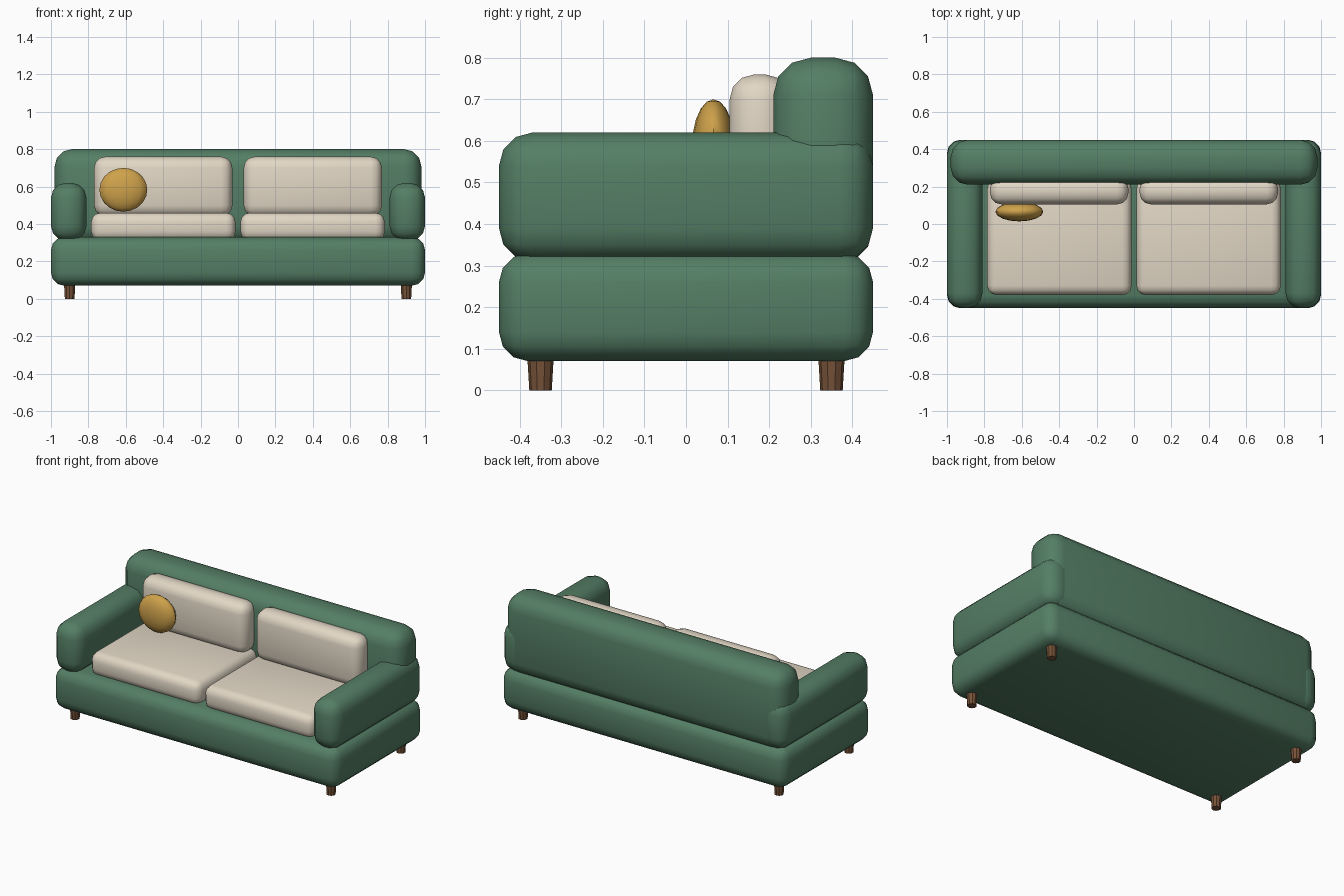
import bpy, math

if "Cube" in bpy.data.objects:
    bpy.data.objects.remove(bpy.data.objects["Cube"])


def material(name, rgb):
    m = bpy.data.materials.new(name)
    m.diffuse_color = (*rgb, 1)
    m.use_nodes = True
    m.node_tree.nodes["Principled BSDF"].inputs["Base Color"].default_value = m.diffuse_color
    return m


GREEN = material("green_fabric", (0.09, 0.21, 0.13))
CREAM = material("cream_fabric", (0.76, 0.68, 0.56))
MUSTARD = material("mustard_fabric", (0.62, 0.36, 0.07))
WOOD = material("dark_wood", (0.18, 0.085, 0.04))


def finish(name, mat, smooth=True):
    ob = bpy.context.object
    ob.name = name
    ob.data.materials.append(mat)
    if smooth:
        bpy.ops.object.shade_smooth_by_angle(angle=math.radians(40))
    return ob


def soft_box(name, x, y, z, radius, mat):
    """Rounded box spanning the given (min, max) ranges."""
    spans = (x, y, z)
    bpy.ops.mesh.primitive_cube_add(size=1, location=[(a + b) / 2 for a, b in spans])
    ob = bpy.context.object
    ob.scale = [b - a for a, b in spans]
    bpy.ops.object.transform_apply(location=False, rotation=False, scale=True)
    bevel = ob.modifiers.new("round", 'BEVEL')
    bevel.width = radius
    bevel.segments = 3
    bpy.ops.object.modifier_apply(modifier="round")
    return finish(name, mat)


# Upholstered frame
soft_box("base", (-1, 1), (-0.45, 0.45), (0.07, 0.33), 0.07, GREEN)
soft_box("backrest", (-0.98, 0.98), (0.21, 0.45), (0.30, 0.80), 0.09, GREEN)

for side, s in (("left", -1), ("right", 1)):
    def span(a, b):
        return tuple(sorted((s * a, s * b)))

    # Arm and the two cushions on each side
    soft_box(side + "_arm", span(0.81, 1), (-0.45, 0.45), (0.31, 0.62), 0.08, GREEN)
    soft_box(side + "_seat_cushion", span(0.013, 0.785), (-0.38, 0.24), (0.31, 0.46), 0.05, CREAM)
    soft_box(side + "_back_cushion", span(0.03, 0.77), (0.105, 0.25), (0.44, 0.76), 0.06, CREAM)

    # Tapered legs
    for end, y in (("front", -0.35), ("back", 0.35)):
        bpy.ops.mesh.primitive_cone_add(vertices=10, radius1=0.027, radius2=0.033,
                                        depth=0.1, location=(s * 0.9, y, 0.05))
        finish(f"{end}_{side}_leg", WOOD, smooth=False)

# Round throw pillow
bpy.ops.mesh.primitive_uv_sphere_add(segments=16, ring_count=10, radius=1,
                                     location=(-0.613, 0.066, 0.583))
bpy.context.object.scale = (0.128, 0.052, 0.117)
bpy.ops.object.transform_apply(location=False, rotation=False, scale=True)
finish("throw_pillow", MUSTARD)
